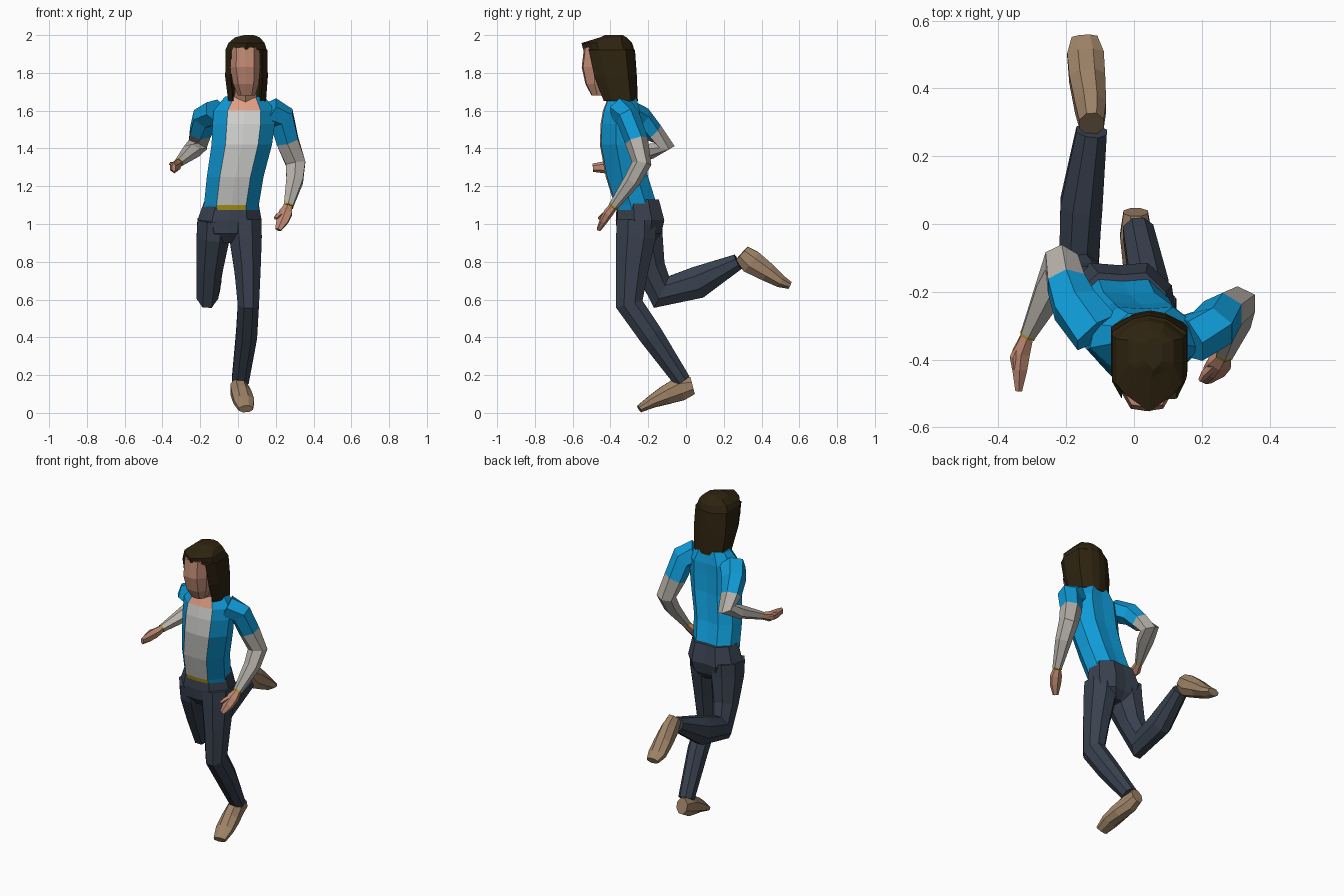
import bpy, math
from mathutils import Vector

COLORS = {
    "hair brown": (0.027, 0.017, 0.005), "face skin": (0.52, 0.25, 0.17),
    "chest skin": (0.74, 0.34, 0.23), "jacket blue": (0.005, 0.33, 0.69),
    "shirt white": (0.66, 0.66, 0.65), "sleeve grey": (0.47, 0.44, 0.40),
    "trouser slate": (0.040, 0.053, 0.078), "shoe tan": (0.34, 0.225, 0.135),
    "trim yellow": (0.42, 0.32, 0.01),
}
MATS = {}
for key, c in COLORS.items():
    MATS[key] = bpy.data.materials.new(key)
    MATS[key].diffuse_color = (*c, 1)


def skin_rings(name, rings, rule):
    """Closed loft through rings of points; rule(row, column) names the colour."""
    n = len(rings[0])
    verts = [p for r in rings for p in r]
    faces, cols = [], []
    for i in range(len(rings) - 1):
        for j in range(n):
            k = (j + 1) % n
            faces.append((i*n + j, i*n + k, (i+1)*n + k, (i+1)*n + j))
            cols.append(rule(i, j))
    faces.append(tuple(reversed(range(n))))
    cols.append(rule(0, n // 2))
    faces.append(tuple(range(len(verts) - n, len(verts))))
    cols.append(rule(len(rings) - 2, n // 2))
    me = bpy.data.meshes.new(name)
    me.from_pydata(verts, [], faces)
    names = list(dict.fromkeys(cols))
    for c in names:
        me.materials.append(MATS[c])
    for p, c in zip(me.polygons, cols):
        p.material_index = names.index(c)
    import bmesh
    bm = bmesh.new()
    bm.from_mesh(me)
    bmesh.ops.recalc_face_normals(bm, faces=bm.faces)
    bm.to_mesh(me)
    bm.free()
    ob = bpy.data.objects.new(name, me)
    bpy.context.collection.objects.link(ob)
    return ob


def limb(name, pts, colors, n=6):
    """Tube along pts (x, y, z, half width, half depth); one colour per segment."""
    P = [Vector(p[:3]) for p in pts]
    d = [(b - a).normalized() for a, b in zip(P, P[1:])]
    unit = [(math.cos(2*math.pi*(k + .5)/n), math.sin(2*math.pi*(k + .5)/n)) for k in range(n)]
    mu, mv = max(u for u, v in unit), max(v for u, v in unit)
    rings = []
    for i, p in enumerate(pts):
        t = (d[max(i-1, 0)] + d[min(i, len(d)-1)]).normalized()
        u = (Vector((1, 0, 0)) - t * t.x).normalized()
        v = t.cross(u)
        rings.append([P[i] + u*(a/mu*p[3]) + v*(b/mv*p[4]) for a, b in unit])
    if isinstance(colors, str):
        colors = [colors] * len(d)
    return skin_rings(name, rings, lambda i, j: colors[i])


def level(half, cx, hx, y0, y1, z):
    """Horizontal ring from a half outline (front to back), mirrored in x."""
    outline = half + [(-x, y) for x, y in reversed(half[1:-1])]
    cy, hy = (y0 + y1)/2, (y1 - y0)/2
    return [Vector((cx + x*hx, cy + y*hy, z)) for x, y in outline]


# torso: blue jacket, white front panel, yellow belt line, bare neckline
BODY = [(0, -1), (.54, -.94), (1, -.25), (.92, .45), (.5, .95), (0, .9)]
torso = [level(BODY, *r) for r in (
    (-.035, .142, -.372, -.145, 1.075), (-.035, .145, -.378, -.148, 1.10),
    (-.015, .150, -.425, -.195, 1.25), (.020, .160, -.456, -.225, 1.42),
    (.030, .165, -.452, -.235, 1.53), (.033, .162, -.440, -.240, 1.60),
    (.036, .105, -.410, -.260, 1.675))]


def torso_color(i, j):
    if j in (0, 9):
        return "trim yellow" if i == 0 else "chest skin" if i == 5 else "shirt white"
    return "jacket blue"


skin_rings("torso", torso, torso_color)

# hips
skin_rings("hips", [level(BODY, *r) for r in (
    (-.05, .08, -.32, -.17, .90), (-.045, .15, -.365, -.125, .95),
    (-.045, .17, -.372, -.108, 1.02), (-.035, .14, -.365, -.138, 1.13))],
    lambda i, j: "trouser slate")

# head and neck
FACE = [(0, -1), (.6, -.93), (1, -.4), (.8, .8), (0, 1)]
skin_rings("head", [level(FACE, *r) for r in (
    (.045, .045, -.500, -.40, 1.68), (.042, .068, -.532, -.37, 1.74),
    (.038, .080, -.552, -.34, 1.83), (.038, .076, -.540, -.34, 1.935))],
    lambda i, j: "face skin")
limb("neck", [(.035, -.355, 1.62, .065, .05), (.042, -.40, 1.72, .055, .05)], "face skin")

# hair: grooved in front for the face, pointed fringe above
OPEN = [(0, .1), (.62, -.05), (.74, -1), (1, -.5), (1, .6), (.45, .92), (0, 1)]
FULL = [(0, -1), (.4, -.8), (.75, -.62), (1, -.4), (1, .6), (.45, .92), (0, 1)]
skin_rings("hair", [level(h, *r) for h, r in (
    (OPEN, (.048, .100, -.435, -.255, 1.65)), (OPEN, (.045, .113, -.485, -.260, 1.78)),
    (OPEN, (.045, .110, -.515, -.270, 1.92)), (FULL, (.043, .108, -.545, -.275, 1.925)),
    (FULL, (.045, .096, -.553, -.285, 1.958)), (FULL, (.050, .066, -.455, -.315, 1.988)),
    (FULL, (.058, .025, -.430, -.335, 2.0)))], lambda i, j: "hair brown")

# arms: short blue sleeve over grey sleeve, yellow cuff
ARM = ["jacket blue"] * 2 + ["sleeve grey"] * 3 + ["trim yellow"]
limb("left_arm", [
    (-.11, -.32, 1.595, .07, .07), (-.175, -.24, 1.56, .065, .065),
    (-.20, -.175, 1.485, .055, .056), (-.213, -.112, 1.42, .052, .052),
    (-.245, -.19, 1.385, .045, .042), (-.312, -.325, 1.325, .022, .025),
    (-.315, -.331, 1.322, .022, .025)], ARM)
limb("right_arm", [
    (.16, -.34, 1.60, .07, .07), (.232, -.305, 1.56, .068, .065),
    (.262, -.262, 1.44, .058, .062), (.305, -.235, 1.32, .052, .052),
    (.300, -.285, 1.23, .044, .045), (.268, -.38, 1.10, .025, .027),
    (.266, -.385, 1.092, .025, .027)], ARM)

# hands with thumbs
limb("left_hand", [
    (-.315, -.331, 1.322, .018, .022), (-.333, -.38, 1.305, .026, .032),
    (-.337, -.43, 1.30, .022, .032), (-.340, -.493, 1.298, .010, .022)], "face skin")
limb("left_thumb", [(-.335, -.36, 1.315, .013, .013), (-.353, -.395, 1.318, .011, .011),
                    (-.352, -.43, 1.315, .006, .006)], "face skin", 5)
limb("right_hand", [
    (.266, -.385, 1.092, .021, .023), (.253, -.41, 1.06, .034, .026),
    (.236, -.435, 1.02, .032, .022), (.212, -.462, .97, .016, .012)], "face skin")
limb("right_thumb", [(.238, -.415, 1.065, .013, .013), (.212, -.44, 1.045, .012, .012),
                     (.197, -.462, 1.03, .007, .007)], "face skin", 5)

# legs: the right one carries the weight, the left one swings back
limb("right_leg", [
    (.037, -.262, 1.02, .086, .105), (.040, -.265, .93, .086, .105),
    (.050, -.285, .76, .070, .086), (.055, -.300, .575, .056, .072),
    (.045, -.185, .41, .056, .064), (.012, -.02, .17, .045, .045)], "trouser slate", 8)
limb("left_leg", [
    (-.125, -.245, 1.02, .090, .120), (-.132, -.235, .93, .087, .112),
    (-.150, -.19, .77, .070, .080), (-.163, -.13, .64, .058, .092),
    (-.155, .06, .690, .062, .085), (-.125, .275, .80, .045, .042)], "trouser slate", 8)

# shoes: same widths and heights, placed along two different paths
SIZE = [(.036, .047), (.046, .064), (.053, .050), (.054, .034), (.038, .020)]
PATHS = {
    "right_shoe": [(.005, .035, .145), (.005, -.03, .128), (.02, -.11, .093),
                   (.032, -.18, .06), (.042, -.247, .021)],
    "left_shoe": [(-.125, .295, .845), (-.128, .345, .80), (-.138, .43, .745),
                  (-.143, .50, .697), (-.146, .55, .675)]}
for name, path in PATHS.items():
    limb(name, [p + s for p, s in zip(path, SIZE)], "shoe tan", 8)
